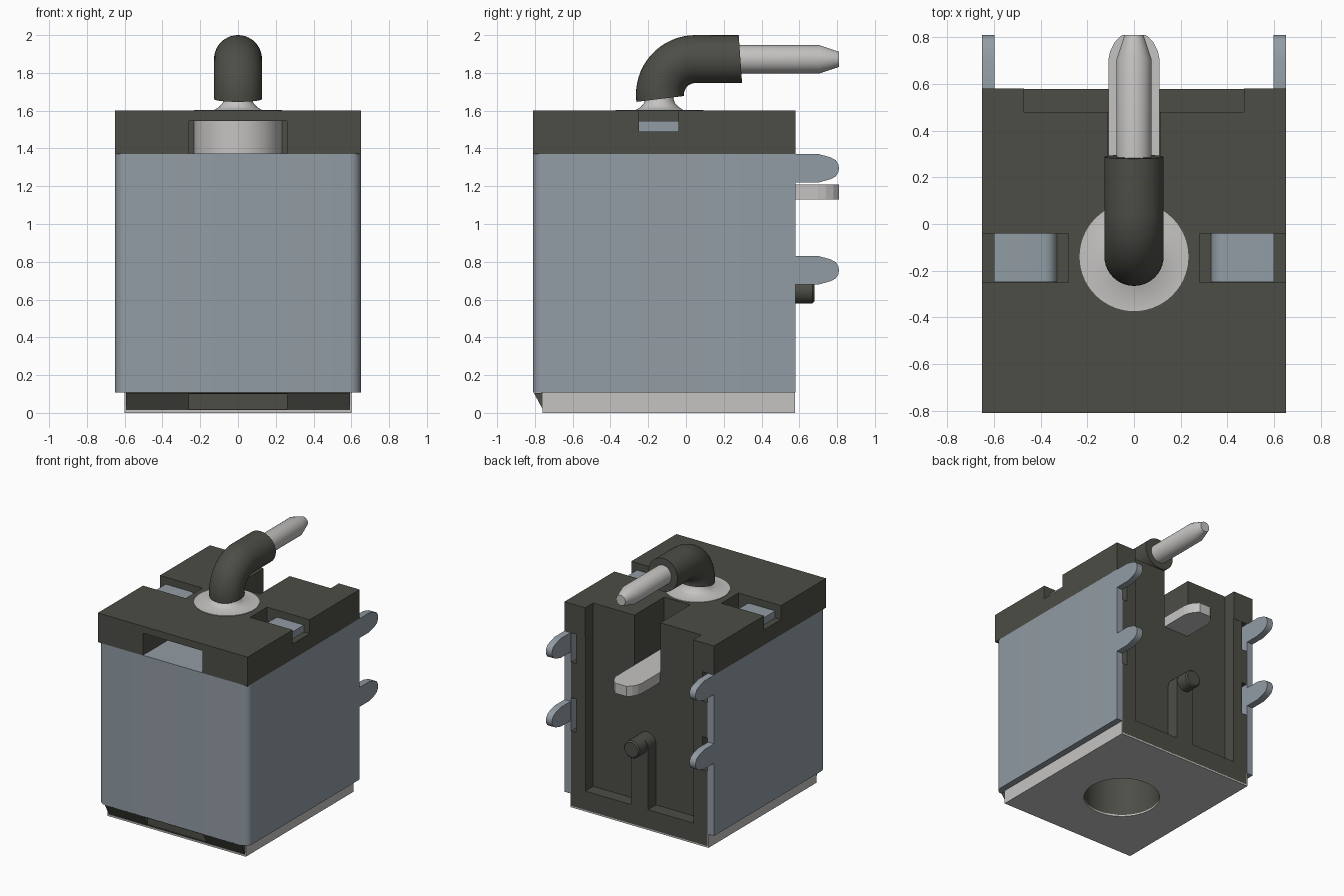
import bpy, bmesh, math
from mathutils import Vector

if "Cube" in bpy.data.objects:
    bpy.data.objects.remove(bpy.data.objects["Cube"])


def material(name, rgb):
    m = bpy.data.materials.new(name)
    m.diffuse_color = (*rgb, 1)
    m.use_nodes = True
    m.node_tree.nodes["Principled BSDF"].inputs["Base Color"].default_value = m.diffuse_color
    return m


DARK = material("dark plastic", (0.075, 0.075, 0.063))
STEEL = material("blue grey steel", (0.29, 0.335, 0.375))
LIGHT = material("light metal", (0.56, 0.55, 0.54))


def finish(name, bm, mat, smooth=False):
    bmesh.ops.recalc_face_normals(bm, faces=bm.faces)
    me = bpy.data.meshes.new(name)
    bm.to_mesh(me)
    bm.free()
    ob = bpy.data.objects.new(name, me)
    bpy.context.collection.objects.link(ob)
    me.materials.append(mat)
    if smooth:
        bpy.ops.object.select_all(action='DESELECT')
        ob.select_set(True)
        bpy.context.view_layer.objects.active = ob
        bpy.ops.object.shade_smooth_by_angle(angle=math.radians(35))
    return ob


def extrude(name, pts, axis, lo, hi, mat, smooth=False):
    """Extrude a 2D outline along axis: x -> (y,z), y -> (x,z), z -> (x,y)."""
    bm = bmesh.new()
    i = "xyz".index(axis)

    def place(p, d):
        c = list(p)
        c.insert(i, d)
        return bm.verts.new(c)
    a = [place(p, lo) for p in pts]
    b = [place(p, hi) for p in pts]
    bm.faces.new(a)
    bm.faces.new(b[::-1])
    n = len(pts)
    for k in range(n):
        bm.faces.new((a[k], b[k], b[(k + 1) % n], a[(k + 1) % n]))
    return finish(name, bm, mat, smooth)


def box(name, x0, x1, y0, y1, z0, z1, mat):
    return extrude(name, [(x0, y0), (x1, y0), (x1, y1), (x0, y1)], "z", z0, z1, mat)


def sweep(name, rings, mat, n=40):
    """Round rings in the x = 0 plane: (y, z, radius, angle of the ring plane)."""
    bm = bmesh.new()
    loops = []
    for y, z, r, deg in rings:
        f = math.radians(deg)
        axis = Vector((0, math.cos(f), math.sin(f)))
        loops.append([bm.verts.new(Vector((0, y, z)) + r * (
            math.cos(2 * math.pi * k / n) * Vector((1, 0, 0))
            + math.sin(2 * math.pi * k / n) * axis)) for k in range(n)])
    for a, b in zip(loops, loops[1:]):
        for k in range(n):
            bm.faces.new((a[k], a[(k + 1) % n], b[(k + 1) % n], b[k]))
    bm.faces.new(loops[0])
    bm.faces.new(loops[-1])
    return finish(name, bm, mat, True)


def cut(ob, *cutters):
    for c in cutters:
        m = ob.modifiers.new("cut", 'BOOLEAN')
        m.operation, m.solver, m.object = 'DIFFERENCE', 'EXACT', c
        bpy.context.view_layer.objects.active = ob
        bpy.ops.object.modifier_apply(modifier=m.name)


def arc(cx, cy, r, a0, a1, n=8):
    return [(cx + r * math.cos(math.radians(a0 + (a1 - a0) * k / n)),
             cy + r * math.sin(math.radians(a0 + (a1 - a0) * k / n))) for k in range(n + 1)]


CY = -0.14  # socket axis

# Inner core with a sloped lower front edge, and the cap on top
core = extrude("core", [(-0.755, 0.012), (0.578, 0.012), (0.578, 1.37), (-0.765, 1.37),
                        (-0.765, 0.105), (-0.805, 0.105)], "x", -0.593, 0.593, DARK)
cap = box("cap", -0.65, 0.65, -0.81, 0.58, 1.37, 1.6, DARK)

# Light tray under the core
tray = box("bottom_tray", -0.6, 0.6, -0.76, 0.578, 0, 0.014, LIGHT)
for s in (-1, 1):
    x0, x1 = sorted((s * 0.592, s * 0.6))
    box("tray_side", x0, x1, -0.76, 0.578, 0.0, 0.108, LIGHT)

# Cutters
back_recess = box("recess_cutter", -0.47, 0.47, 0.48, 0.9, 0.16, 1.8, DARK)
tab_slot = box("slot_cutter", -0.113, 0.113, 0.11, 0.6, 1.19, 1.8, DARK)
front_window = box("window_cutter", -0.26, 0.26, -0.9, CY, 1.3, 1.545, DARK)
front_notch = box("notch_cutter", -0.26, 0.26, -0.9, -0.75, 0.02, 0.1, DARK)
socket = sweep("socket_cutter", [(CY, -0.1, 0.278, 0), (CY, 1.1, 0.278, 0)], DARK, 48)
side_slots = [box("side_slot_cutter", *sorted((s * 0.28, s * 0.8)), -0.25, -0.04, 1.49, 1.8, DARK)
              for s in (-1, 1)]
reliefs = [box("relief_cutter", *sorted((s * 0.55, s * 0.7)), 0.52, 0.7, z, z + 0.26, DARK)
           for s in (-1, 1) for z in (0.6, 1.14)]
cut(core, back_recess, tab_slot, front_notch, socket, *reliefs)
cut(cap, back_recess, tab_slot, front_window, *side_slots)
cut(tray, socket)
for c in [back_recess, tab_slot, front_window, front_notch, socket] + side_slots + reliefs:
    bpy.data.objects.remove(c)

# Sheet metal shell: a U wrapped around the front and both sides
outer = [(-0.65, 0.58)] + arc(-0.59, -0.75, 0.06, 180, 270) + arc(0.59, -0.75, 0.06, 270, 360) + [(0.65, 0.58)]
inner = [(0.595, 0.58)] + arc(0.575, -0.735, 0.02, 0, -90, 4) + arc(-0.575, -0.735, 0.02, 270, 180, 4) + [(-0.595, 0.58)]
extrude("shell", outer + inner, "z", 0.108, 1.372, STEEL, True)
box("shell_top_flap", -0.258, 0.258, -0.77, -0.3, 1.36, 1.372, STEEL)

# Solder fins and folded tabs on both sides
for s in (-1, 1):
    x0, x1 = sorted((s * 0.597, s * 0.65))
    for zc in (0.755, 1.295):
        half = [(0.5, 0.076), (0.70, 0.076), (0.765, 0.058), (0.793, 0.043), (0.807, 0.02)]
        pts = [(y, zc + h) for y, h in half] + [(0.81, zc)] + [(y, zc - h) for y, h in half[::-1]]
        extrude("solder_fin", pts, "x", x0, x1, STEEL, True)
    tab = [(0.6, 1.45), (0.6, 1.545)] + arc(0.385, 1.49, 0.055, 90, 180, 6) + [(0.33, 1.45)]
    extrude("folded_tab", [(s * x, z) for x, z in tab], "y", -0.249, -0.041, STEEL, True)

# Rear rib with locating peg
extrude("rear_rib", [(-0.075, 0.15), (0.075, 0.15)] + arc(0, 0.64, 0.075, 0, 180, 12),
        "y", 0.47, 0.578, DARK, True)
sweep("locating_peg", [(0.5, 0.648, 0.068, 90), (0.67, 0.648, 0.068, 90), (0.68, 0.648, 0.058, 90)], DARK, 28)

# Flat rear terminal with a rounded end
end = [(0.11, 0.70), (0.102, 0.74), (0.082, 0.78), (0.05, 0.81)]
extrude("rear_terminal", [(-0.11, 0.115), (0.11, 0.115)] + end + [(-x, y) for x, y in end[::-1]],
        "z", 1.13, 1.21, LIGHT)

# Center contact: barrel, flared neck, and the pin inside the socket
sweep("contact_barrel", [(CY, 1.37, 0.233, 0), (CY, 1.604, 0.233, 0), (CY, 1.604, 0.125, 0),
                         (CY, 1.62, 0.1, 0), (CY, 1.64, 0.082, 0), (CY, 1.66, 0.075, 0),
                         (CY, 1.72, 0.075, 0)], LIGHT, 56)
sweep("socket_pin", [(CY, 0.3, 0.05, 0), (CY, 0.35, 0.08, 0), (CY, 1.15, 0.08, 0)], LIGHT)

# Insulated elbow and its bare pin
bend = [(0.05 + 0.188 * math.cos(math.radians(a)), 1.685 + 0.188 * math.sin(math.radians(a)), 0.127, a)
        for a in [187 - 97 * k / 16 for k in range(17)]]
sweep("insulated_elbow", bend + [(0.288, 1.873, 0.127, 94)], DARK)
sweep("bent_pin", [(0.2, 1.872, 0.075, 90), (0.705, 1.872, 0.075, 90), (0.81, 1.872, 0.04, 90)], LIGHT)
